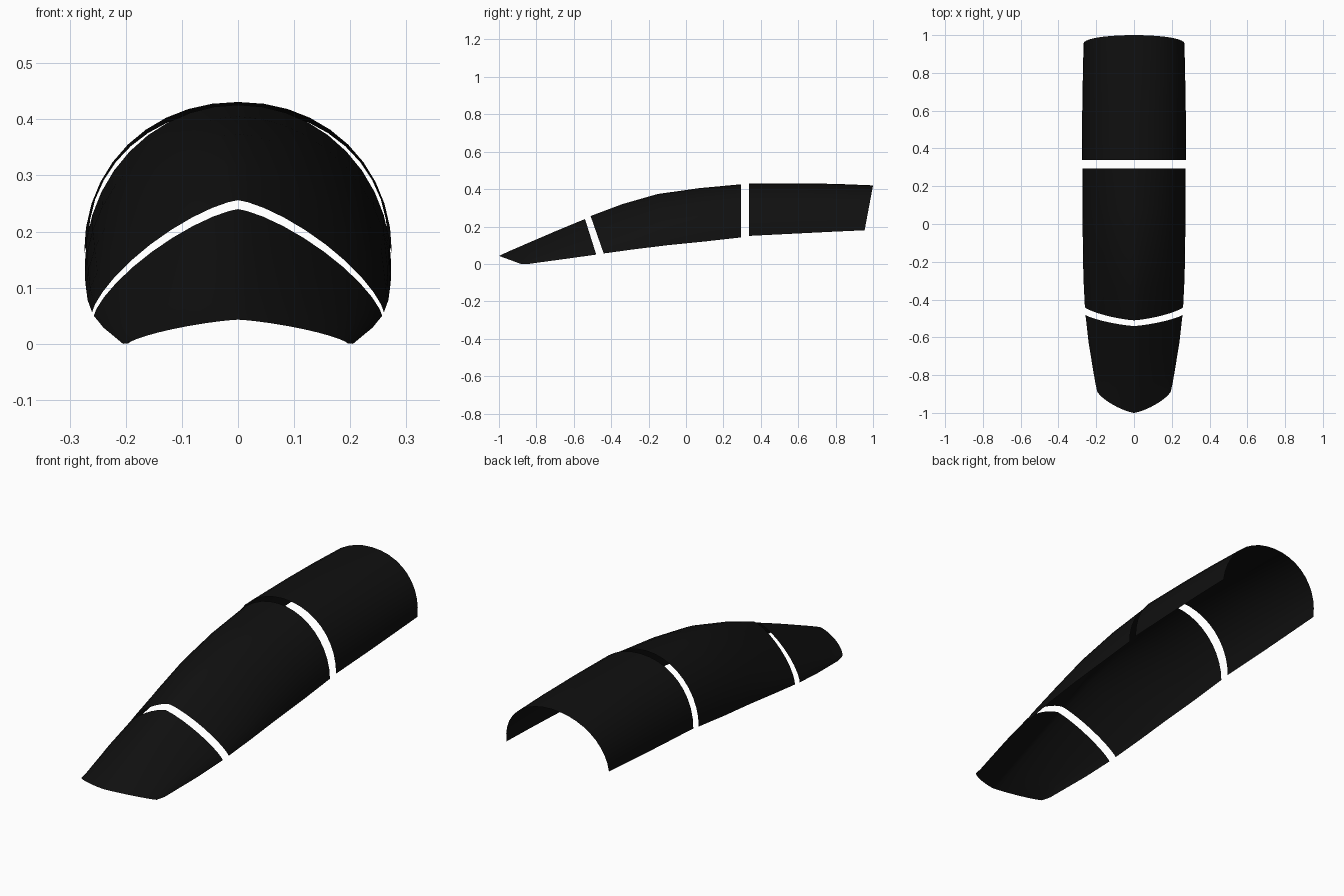
import bpy, bmesh, math

if "Cube" in bpy.data.objects:
    bpy.data.objects.remove(bpy.data.objects["Cube"])

SEGS = 20  # strips across each arch

black = bpy.data.materials.new("black")
black.diffuse_color = (0.005, 0.005, 0.005, 1)
black.use_nodes = True
black.node_tree.nodes["Principled BSDF"].inputs["Base Color"].default_value = black.diffuse_color


def arch(bm, y_top, z_top, y_rim, z_rim, half_width, power):
    """Row of points along a leaning superellipse arch, from right rim to left rim."""
    row = []
    for i in range(SEGS + 1):
        a = math.pi * i / SEGS
        c, s = math.cos(a), max(0.0, math.sin(a))
        x = math.copysign(abs(c) ** (2 / power), c) * half_width
        t = s ** (2 / power) if 0 < i < SEGS else 0.0
        row.append(bm.verts.new((x, y_rim + (y_top - y_rim) * t,
                                 z_rim + (z_top - z_rim) * t)))
    return row


def shell(name, stations):
    """Open curved plate lofted through arches listed front to back."""
    bm = bmesh.new()
    rows = [arch(bm, *s) for s in stations]
    for a, b in zip(rows, rows[1:]):
        for i in range(SEGS):
            f = bm.faces.new((a[i], b[i], b[i + 1], a[i + 1]))
            f.smooth = True
    bm.normal_update()
    top = max(bm.faces, key=lambda f: f.calc_center_median().z)
    if top.normal.z < 0:
        bmesh.ops.reverse_faces(bm, faces=bm.faces[:])
    mesh = bpy.data.meshes.new(name)
    bm.to_mesh(mesh)
    bm.free()
    mesh.materials.append(black)
    obj = bpy.data.objects.new(name, mesh)
    bpy.context.collection.objects.link(obj)


# Each station: ridge y, ridge z, rim y, rim z, half width, roundness
# Tapered front tip
shell("tip_plate", [
    (-1.00, 0.043, -0.885, 0.001, 0.195, 1.35),
    (-0.95, 0.066, -0.84, 0.000, 0.205, 1.35),
    (-0.86, 0.105, -0.77, 0.010, 0.217, 1.35),
    (-0.70, 0.174, -0.63, 0.029, 0.240, 1.35),
    (-0.54, 0.240, -0.48, 0.050, 0.257, 1.35)])

# Rising middle plate
shell("middle_plate", [
    (-0.51, 0.256, -0.44, 0.056, 0.260, 1.37),
    (-0.34, 0.320, -0.28, 0.078, 0.268, 1.50),
    (-0.15, 0.374, -0.10, 0.100, 0.271, 1.70),
    (0.07, 0.405, 0.10, 0.120, 0.273, 1.90),
    (0.295, 0.426, 0.295, 0.142, 0.273, 2.00)])

# Level rear plate
shell("rear_plate", [
    (0.338, 0.430, 0.338, 0.150, 0.275, 2.08),
    (0.60, 0.431, 0.60, 0.163, 0.274, 2.08),
    (0.80, 0.428, 0.78, 0.172, 0.271, 2.08),
    (1.00, 0.420, 0.955, 0.180, 0.267, 2.08)])
